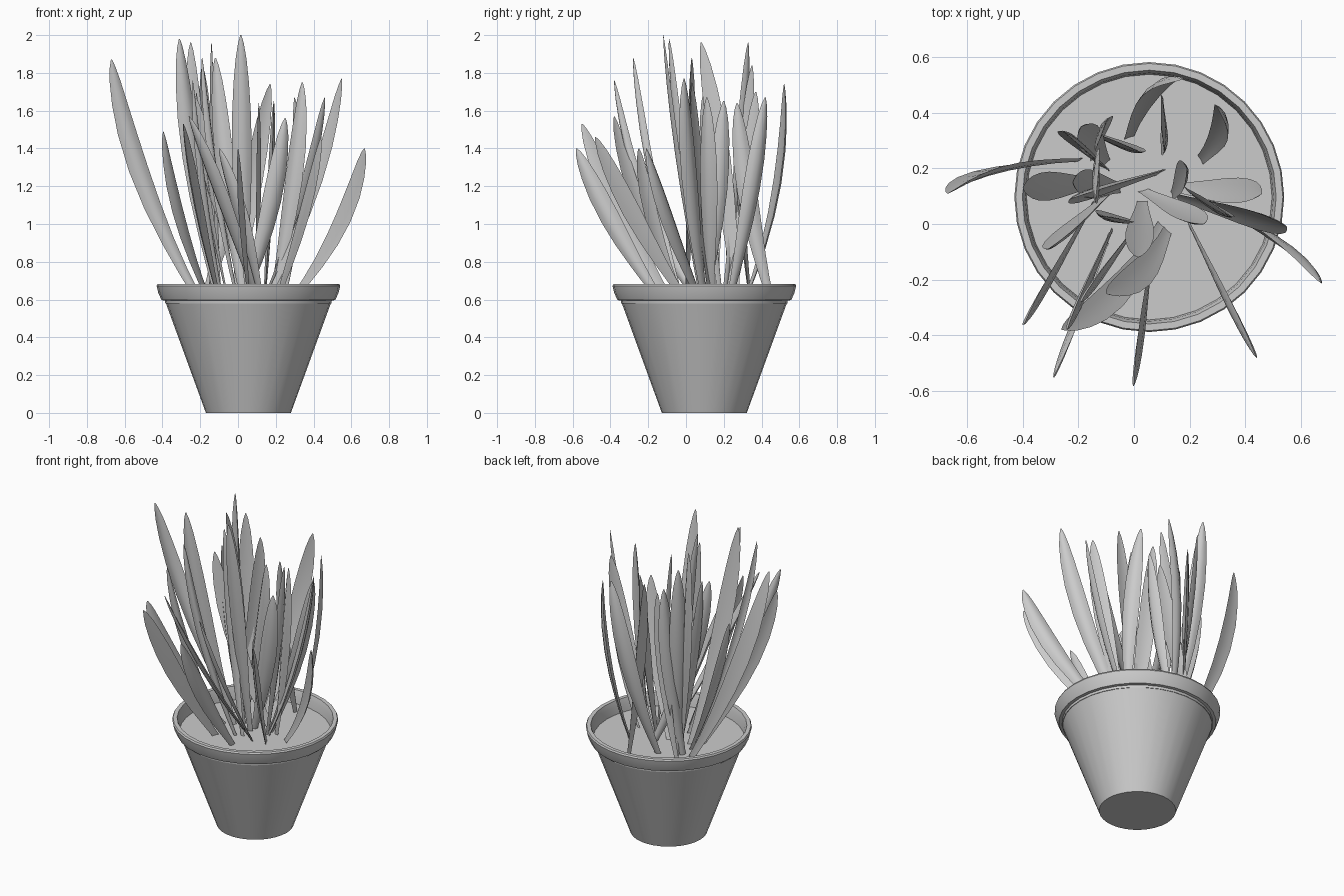
import bpy, math
from mathutils import Vector

if "Cube" in bpy.data.objects:
    bpy.data.objects.remove(bpy.data.objects["Cube"])

PX, PY = 0.055, 0.097      # pot axis
SOIL = 0.60


def make(name, verts, faces, angle=40):
    me = bpy.data.meshes.new(name)
    me.from_pydata(verts, [], faces)
    ob = bpy.data.objects.new(name, me)
    bpy.context.collection.objects.link(ob)
    bpy.ops.object.select_all(action='DESELECT')
    ob.select_set(True)
    bpy.context.view_layer.objects.active = ob
    bpy.ops.object.mode_set(mode='EDIT')
    bpy.ops.mesh.select_all(action='SELECT')
    bpy.ops.mesh.normals_make_consistent(inside=False)
    bpy.ops.object.mode_set(mode='OBJECT')
    bpy.ops.object.shade_smooth_by_angle(angle=math.radians(angle))
    return ob


def lathe(name, profile, n=32):
    verts, faces = [], []
    for r, z in profile:
        for i in range(n):
            a = 2 * math.pi * i / n
            verts.append((PX + r * math.cos(a), PY + r * math.sin(a), z))
    for j in range(len(profile) - 1):
        for i in range(n):
            k = (i + 1) % n
            faces.append((j * n + i, j * n + k, (j + 1) * n + k, (j + 1) * n + i))
    faces.append(tuple(range(n)))
    faces.append(tuple(range((len(profile) - 1) * n, len(profile) * n)))
    return make(name, verts, faces, 35)


# Pot with flared rim, closed inside by the soil level
lathe("pot", [(.225, 0), (.442, .595), (.46, .597), (.477, .635), (.486, .672),
              (.481, .682), (.457, .682), (.447, .65), (.44, SOIL - .02)])
lathe("soil", [(.435, SOIL - .015), (.442, SOIL)])

# Blade outline (path fraction, half width) and shallow crescent section
OUTLINE = [(0, .018), (.12, .025), (.25, .035), (.4, .046), (.55, .052), (.7, .05),
           (.82, .041), (.91, .029), (.97, .015), (1, .003)]
SECTION = [(-1, 0), (-.5, -.07), (0, -.1), (.5, -.07), (1, 0),
           (.55, -.33), (0, -.48), (-.55, -.33)]


def leaf(name, bow, scale, bx, by, tx, ty, tz, facing, sway=0):
    """Blade from the soil to its tip: bow > 1 leans out then turns upright,
    sway bends it sideways to the left of its lean."""
    lean = Vector((tx - bx, ty - by, 0))
    left_dir = Vector((-lean.y, lean.x, 0)).normalized()

    def point(t):
        s = bow * t - (bow - 1) * t * t
        flat = Vector((bx, by, 0)) + lean * s + left_dir * sway * 4 * t * (1 - t)
        return flat + Vector((0, 0, SOIL - .01 + (tz - SOIL + .01) * t))

    a = math.radians(facing)
    across = Vector((math.cos(a), math.sin(a), 0))
    verts, faces, m = [], [], len(SECTION)
    for t, w in OUTLINE:
        tangent = (point(t + .01) - point(t - .01)).normalized()
        side = (across - tangent * across.dot(tangent)).normalized()
        normal = tangent.cross(side)
        if Vector((-across.y, across.x, 0)).dot(lean) > 0:   # hollow side faces in
            normal = -normal
        for u, v in SECTION:
            verts.append(point(t) + side * u * w * scale + normal * (v + .2) * w)
    for j in range(len(OUTLINE) - 1):
        for i in range(m):
            k = (i + 1) % m
            faces.append((j * m + i, j * m + k, (j + 1) * m + k, (j + 1) * m + i))
    faces.append(tuple(range(m)))
    faces.append(tuple(range(len(verts) - m, len(verts))))
    make(name, verts, faces, 60)


# Leaf clumps: base x, y, tip x, y, z, direction of blade width in degrees, sway
left = [(-.20, .23, -.67, .11, 1.87, 10, -.04), (-.10, .10, -.31, -.09, 1.98, 20),
        (-.15, .07, -.395, -.36, 1.49, 60), (-.14, .15, -.40, .13, 1.47, 90),
        (.10, .19, -.23, .09, 1.68, 30), (-.05, .13, -.22, .15, 1.70, 90),
        (.03, .0, -.12, .03, 1.88, -20)]
front = [(.10, 0, -.26, -.38, 1.57, -45, .05), (-.10, -.08, -.29, -.55, 1.53, 68),
         (.06, -.13, 0, -.58, 1.40, 82), (.20, 0, .44, -.48, 1.46, -63),
         (.03, .08, .015, -.12, 2.0, 0), (.12, -.02, -.10, -.25, 1.40, -45, .04)]
right = [(.28, .08, .67, -.21, 1.40, -38, .03), (.15, .10, .55, -.01, 1.77, -50),
         (.14, .13, .46, .11, 1.67, 60), (.03, .12, .25, 0, 1.56, 15),
         (.18, .13, .34, .03, 1.75, -30), (.14, .10, .19, .20, 1.65, 100)]
back = [(-.02, .31, .17, .52, 1.74, 20, .05), (.10, .45, .11, .27, 1.64, 90),
        (.24, .23, .30, .42, 1.67, -60, -.04), (-.10, .20, -.25, .33, 1.96, -30),
        (-.10, .22, -.19, .35, 1.84, 45), (-.15, .24, -.10, .37, 1.70, 60),
        (-.18, .34, .02, .26, 1.60, -15)]
inner = [(-.13, .27, -.14, .08, 1.96, 90)]
narrow = [(-.08, -.02, -.24, -.38, 1.76, 60), (0, -.02, -.19, -.28, 1.88, 50)]

# Clump name, leaves, bow, width factor
for clump, leaves, bow, scale in (("left", left, 1.5, 1), ("front", front, 1.25, 1),
                                  ("right", right, 1.55, 1), ("back", back, 1.6, 1),
                                  ("inner", inner, .6, 1), ("narrow", narrow, 1.5, .5)):
    for i, data in enumerate(leaves):
        leaf(f"{clump}_leaf_{i + 1}", bow, scale, *data)
